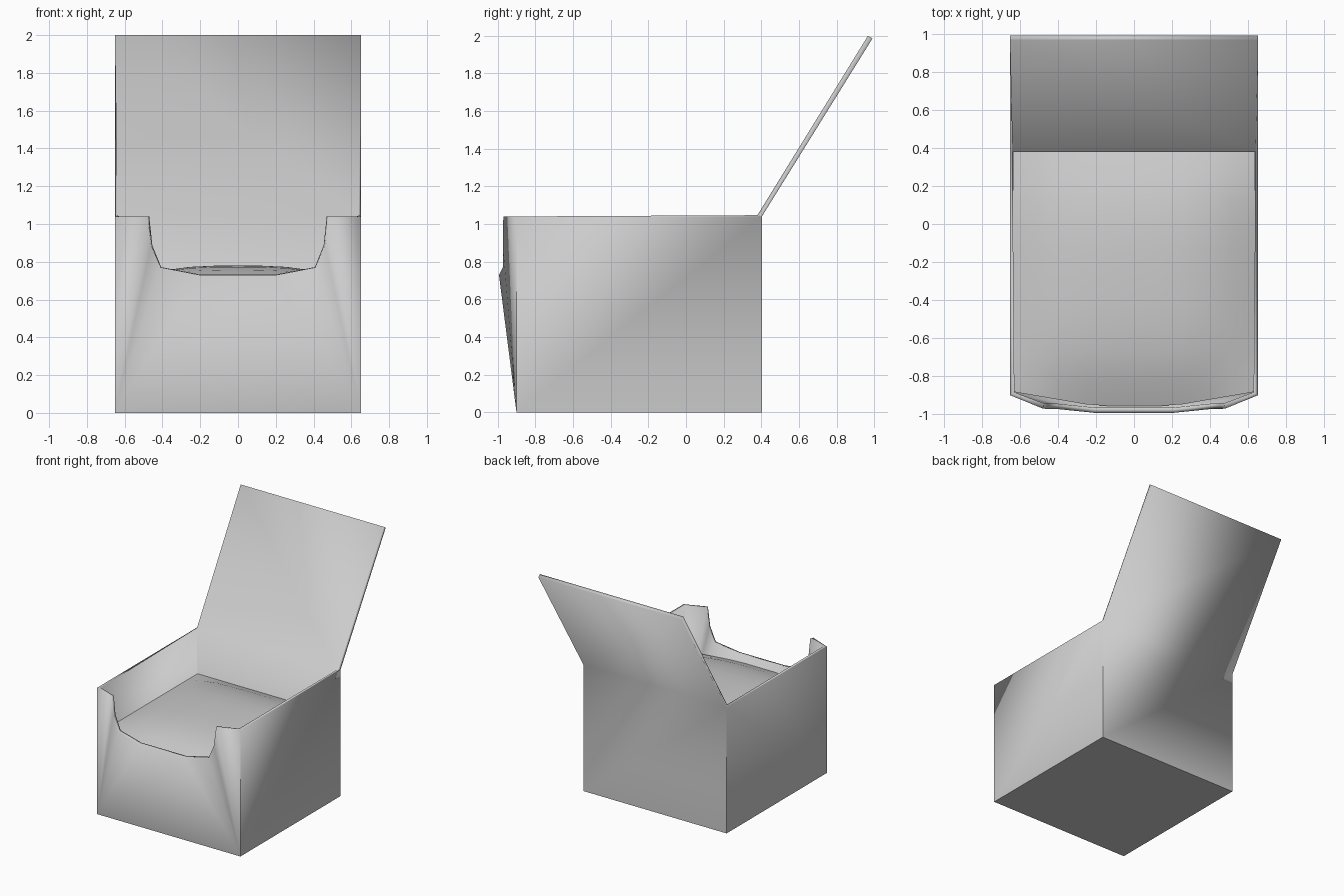
import bpy, bmesh, math

if "Cube" in bpy.data.objects:
    bpy.data.objects.remove(bpy.data.objects["Cube"])


def make_object(name, bm, angle):
    bmesh.ops.recalc_face_normals(bm, faces=bm.faces) if name == "unused" else None
    mesh = bpy.data.meshes.new(name)
    bm.to_mesh(mesh)
    bm.free()
    obj = bpy.data.objects.new(name, mesh)
    bpy.context.collection.objects.link(obj)
    bpy.context.view_layer.objects.active = obj
    obj.select_set(True)
    bpy.ops.object.shade_smooth_by_angle(angle=math.radians(angle))
    obj.select_set(False)
    return obj


W, FRONT, BACK, H = 0.652, -0.9, 0.403, 1.04

# Carton sheet: walls, bottom, lid and bulging front with a cut-out
bm = bmesh.new()


def pair(x, y, z):
    return bm.verts.new((-x, y, z)), bm.verts.new((x, y, z))


fb, bb = pair(W, FRONT, 0), pair(W, BACK, 0)
ft, bt = pair(W, FRONT, H), pair(W, BACK, H)
lid = pair(W, 0.99, 1.985)
rim = [ft] + [pair(*p) for p in ((0.48, -0.97, H), (0.46, -0.972, 0.885),
                                 (0.41, -0.972, 0.77), (0.205, -0.993, 0.73))]

bm.faces.new((fb[0], bb[0], bb[1], fb[1]))
bm.faces.new((bb[1], bb[0], bt[0], bt[1]))
bm.faces.new((bt[1], bt[0], lid[0], lid[1]))
bm.faces.new((fb[0], ft[0], bt[0], bb[0]))
bm.faces.new((fb[1], bb[1], bt[1], ft[1]))
bm.faces.new((fb[0], fb[1], rim[-1][1], rim[-1][0]))
for a, b in zip(rim, rim[1:]):
    bm.faces.new((fb[0], b[0], a[0]))
    bm.faces.new((fb[1], a[1], b[1]))

carton = make_object("carton", bm, 35)
shell = carton.modifiers.new("card_thickness", 'SOLIDIFY')
shell.thickness = 0.028
shell.offset = -1

# Domed filling inside the carton, following the bulging front
bm = bmesh.new()
N = 10
grid = []
for j in range(N + 1):
    row = []
    for i in range(N + 1):
        u, v = 2 * i / N - 1, 2 * j / N - 1
        x = 0.636 * u
        front = -0.957 + 0.075 * max(0, (abs(x) - 0.2) / 0.436)
        y = front + (0.382 - front) * (v + 1) / 2
        z = 0.67 + 0.11 * (1 - abs(u) ** 3) * (1 - abs(v) ** 3)
        row.append(bm.verts.new((x, y, z)))
    grid.append(row)
for j in range(N):
    for i in range(N):
        bm.faces.new((grid[j][i], grid[j][i + 1], grid[j + 1][i + 1], grid[j + 1][i]))
make_object("filling", bm, 60)
